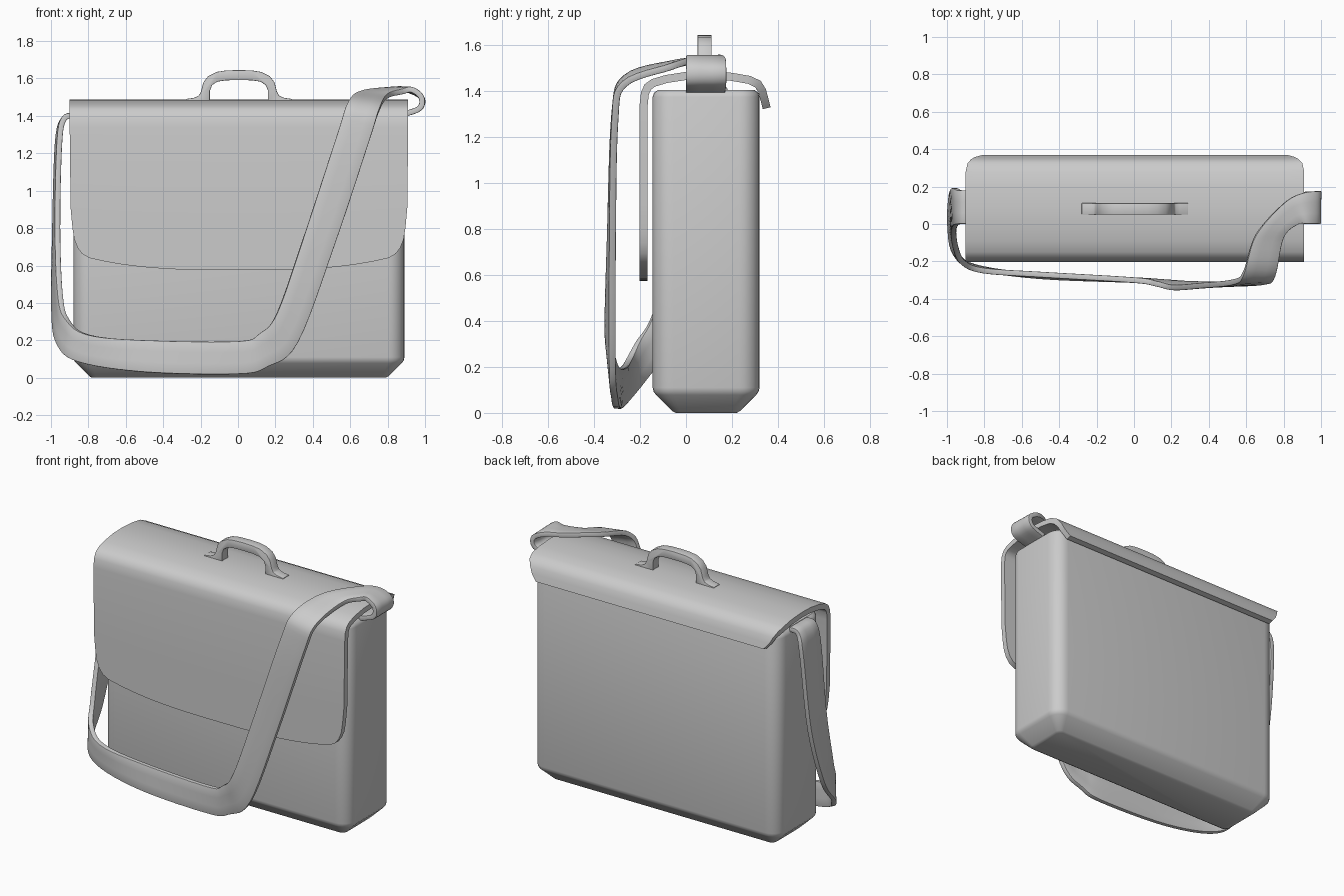
import bpy, bmesh, math
from mathutils import Vector

if "Cube" in bpy.data.objects:
    bpy.data.objects.remove(bpy.data.objects["Cube"])


def make(name, bm, thick=0, offset=0, bevel=0):
    me = bpy.data.meshes.new(name)
    bm.to_mesh(me)
    bm.free()
    ob = bpy.data.objects.new(name, me)
    bpy.context.collection.objects.link(ob)
    bpy.ops.object.select_all(action='DESELECT')
    ob.select_set(True)
    bpy.context.view_layer.objects.active = ob
    if thick:
        m = ob.modifiers.new("thickness", 'SOLIDIFY')
        m.thickness, m.offset, m.use_even_offset = thick, offset, True
    if bevel:
        m = ob.modifiers.new("soft_edges", 'BEVEL')
        m.width, m.segments = bevel, 2
    for m in list(ob.modifiers):
        bpy.ops.object.modifier_apply(modifier=m.name)
    bpy.ops.object.shade_smooth_by_angle(angle=math.radians(35))
    return ob


def skin(bm, rows, closed=False):
    vs = [[bm.verts.new(p) for p in r] for r in rows]
    n = len(vs[0])
    for a, b in zip(vs, vs[1:]):
        for j in range(n if closed else n - 1):
            k = (j + 1) % n
            bm.faces.new((a[j], a[k], b[k], b[j]))
    return vs


def spline(pts, steps):
    out = []
    for i in range(len(pts) - 1):
        p0, p1 = pts[max(i - 1, 0)], pts[i]
        p2, p3 = pts[i + 1], pts[min(i + 2, len(pts) - 1)]
        for k in range(steps):
            t = k / steps
            out.append(0.5 * (2 * p1 + (p2 - p0) * t + (2 * p0 - 5 * p1 + 4 * p2 - p3) * t * t
                              + (3 * p1 - p0 - 3 * p2 + p3) * t ** 3))
    return out + [pts[-1]]


# Body: rounded box with a chamfered bottom
def ring(inset, z, r):
    hx, hy, out = 0.885 - inset, 0.2325 - inset, []
    for q, (sx, sy) in enumerate(((1, 1), (-1, 1), (-1, -1), (1, -1))):
        for k in range(7):
            a = math.radians(90 * q + 15 * k)
            out.append((0.005 + sx * (hx - r) + r * math.cos(a),
                        0.0875 + sy * (hy - r) + r * math.sin(a), z))
    return out


bm = bmesh.new()
vs = skin(bm, [ring(*p) for p in ((0.10, 0, 0.03), (0.085, 0.008, 0.035), (0.015, 0.078, 0.075), (0.004, 0.092, 0.085),
                                  (0, 0.11, 0.09), (0, 1.375, 0.09), (0.006, 1.393, 0.085),
                                  (0.022, 1.405, 0.07))], True)
bm.faces.new(vs[0][::-1])
bm.faces.new(vs[-1])
make("bag_body", bm)

# Flap: sheet wrapped from the front, over the top and down the back
rows = []
cols = [-1 + j / 10 for j in range(21)]
for lift, w in ((0, 0.80), (0.025, 0.838), (0.06, 0.862), (0.11, 0.88), (0.18, 0.89), (0.3, 0.9)):
    fade = 1 - lift / 0.6
    rows.append([(0.005 + u * w, -0.203, 0.575 + lift + 0.065 * fade * abs(u) ** 3) for u in cols])
for y, z, w in ((-0.202, 1.34, .905), (-0.196, 1.395, .905), (-0.18, 1.43, .905), (-0.15, 1.452, .905),
                (-0.09, 1.47, .905), (0, 1.484, .905), (0.09, 1.487, .905), (0.2, 1.48, .905),
                (0.28, 1.466, .905), (0.325, 1.445, .895), (0.347, 1.41, .875), (0.358, 1.37, .855),
                (0.368, 1.33, .82)):
    rows.append([(0.005 + u * w, y, z) for u in cols])
bm = bmesh.new()
skin(bm, rows)
make("front_flap", bm, 0.035, -1)

# Carry handle: arch with flared feet, extruded in depth
half = [(0, 1.645), (.07, 1.643), (.12, 1.635), (.165, 1.612), (.19, 1.58), (.203, 1.53), (.215, 1.508), (.24, 1.497),
        (.285, 1.49), (.285, 1.474), (.155, 1.474), (.155, 1.535), (.143, 1.565), (.115, 1.583), (.07, 1.59), (0, 1.592)]
outline = half + [(-x, z) for x, z in half[-2:0:-1]]
bm = bmesh.new()
vs = skin(bm, [[(0.005 + x, y, z) for x, z in outline] for y in (0.05, 0.112)], True)
bm.faces.new(vs[0][::-1])
bm.faces.new(vs[1])
bmesh.ops.recalc_face_normals(bm, faces=bm.faces)
make("carry_handle", bm, bevel=0.004)

# Shoulder strap: ribbon between an inner and an outer edge curve
inner = [(-.87, 0, 1.40), (-.93, 0, 1.385), (-.955, -.01, 1.25), (-.965, -.05, .8), (-.95, -.14, .44),
         (-.91, -.21, .31), (-.8, -.25, .23), (-.5, -.27, .2), (0, -.3, .195), (.12, -.32, .24),
         (.21, -.34, .35), (.35, -.33, .75), (.53, -.31, 1.3), (.585, -.26, 1.46), (.65, -.06, 1.52),
         (.8, .11, 1.54), (.9, .165, 1.54), (.98, .175, 1.5), (.97, .175, 1.44), (.87, .17, 1.405)]
outer = [(-.87, .18, 1.40), (-.93, .18, 1.385), (-.965, .19, 1.25), (-.98, .13, .75), (-.985, 0, .36),
         (-.96, -.15, .18), (-.85, -.23, .085), (-.5, -.28, .03), (0, -.3, .02), (.16, -.31, .06),
         (.32, -.32, .19), (.52, -.32, .72), (.7, -.31, 1.26), (.755, -.27, 1.43), (.8, -.07, 1.505),
         (.88, 0, 1.53), (.93, 0, 1.54), (.98, 0, 1.5), (.97, 0, 1.44), (.87, 0, 1.405)]
a, b = (spline([Vector(p) for p in e], 6) for e in (inner, outer))
bm = bmesh.new()
skin(bm, [[p.lerp(q, t) for t in (0, 0.33, 0.67, 1)] for p, q in zip(a, b)])
make("shoulder_strap", bm, 0.03, 0, 0.004)
